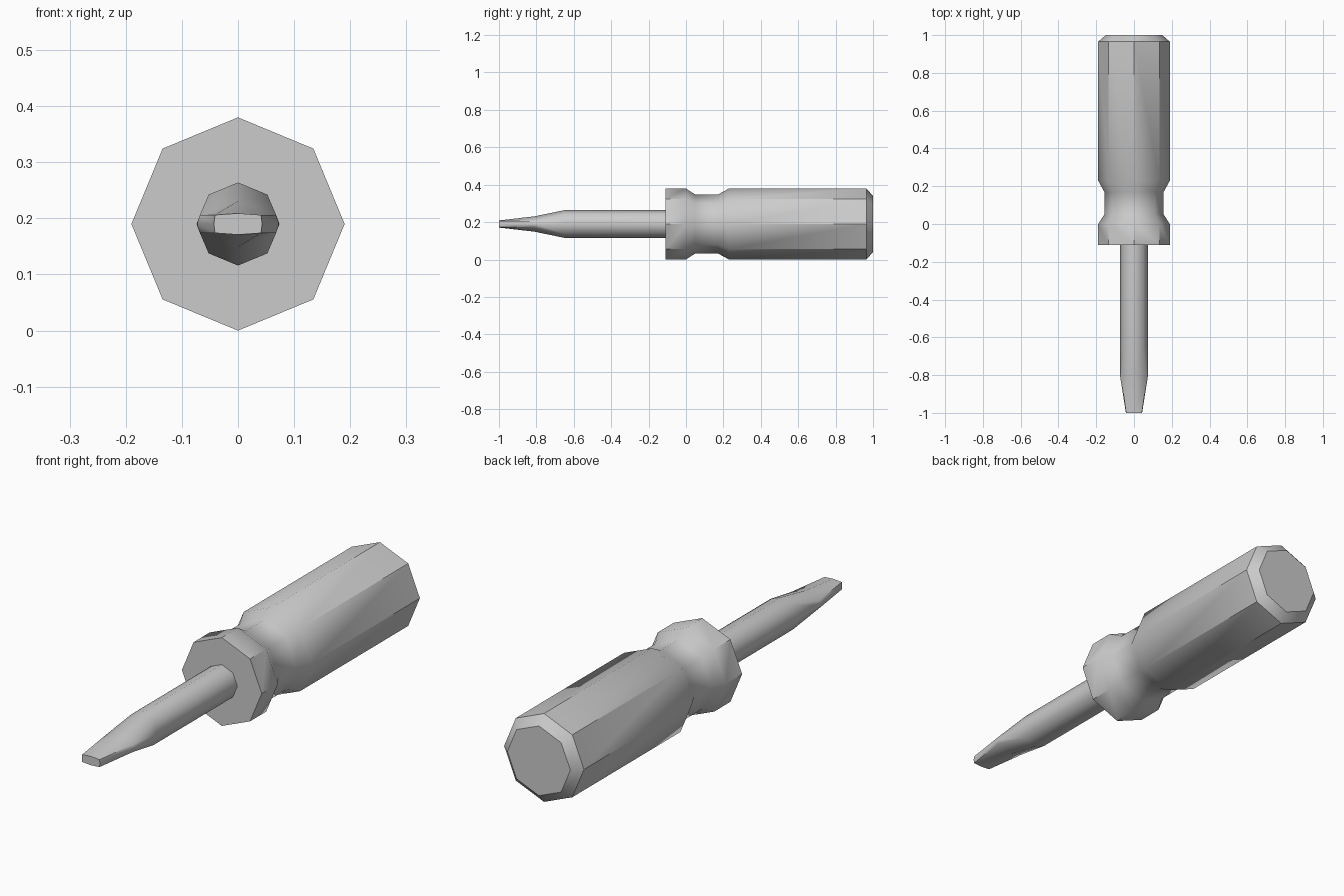
import bpy, bmesh, math

if "Cube" in bpy.data.objects:
    bpy.data.objects.remove(bpy.data.objects["Cube"])

CZ = 0.19  # height of the tool's long axis


def octagon(y, r):
    """Eight-point ring around the long axis, one corner straight up."""
    return [(r * math.cos(k * math.pi / 4), y, CZ + r * math.sin(k * math.pi / 4))
            for k in range(8)]


def blade_ring(y, side, shoulder, rise, top):
    """Flattened eight-point ring for the blade."""
    pts = [(side, 0), (shoulder, rise), (0, top), (-shoulder, rise),
           (-side, 0), (-shoulder, -rise), (0, -top), (shoulder, -rise)]
    return [(x, y, CZ + z) for x, z in pts]


def loft(name, rings, smooth_angle):
    """Skin a list of rings and cap both ends."""
    bm = bmesh.new()
    loops = [[bm.verts.new(p) for p in ring] for ring in rings]
    for a, b in zip(loops, loops[1:]):
        for i in range(8):
            j = (i + 1) % 8
            bm.faces.new((a[i], a[j], b[j], b[i]))
    bm.faces.new(loops[0])
    bm.faces.new(loops[-1])
    bmesh.ops.recalc_face_normals(bm, faces=bm.faces[:])
    mesh = bpy.data.meshes.new(name)
    bm.to_mesh(mesh)
    bm.free()
    obj = bpy.data.objects.new(name, mesh)
    bpy.context.collection.objects.link(obj)
    bpy.ops.object.select_all(action='DESELECT')
    obj.select_set(True)
    bpy.context.view_layer.objects.active = obj
    bpy.ops.object.shade_smooth_by_angle(angle=math.radians(smooth_angle))
    return obj


# Octagonal handle with a grip waist and a chamfered butt
handle_profile = [(-0.11, 0.19), (0.0, 0.19), (0.05, 0.157), (0.17, 0.157),
                  (0.23, 0.19), (0.965, 0.19), (1.0, 0.15)]
loft("handle", [octagon(y, r) for y, r in handle_profile], 40)

# Round shaft tapering into a flat blade
loft("shaft_and_blade", [
    octagon(-0.10, 0.074),
    octagon(-0.65, 0.074),
    blade_ring(-0.81, 0.073, 0.068, 0.016, 0.041),
    blade_ring(-1.0, 0.043, 0.041, 0.016, 0.019),
], 50)
